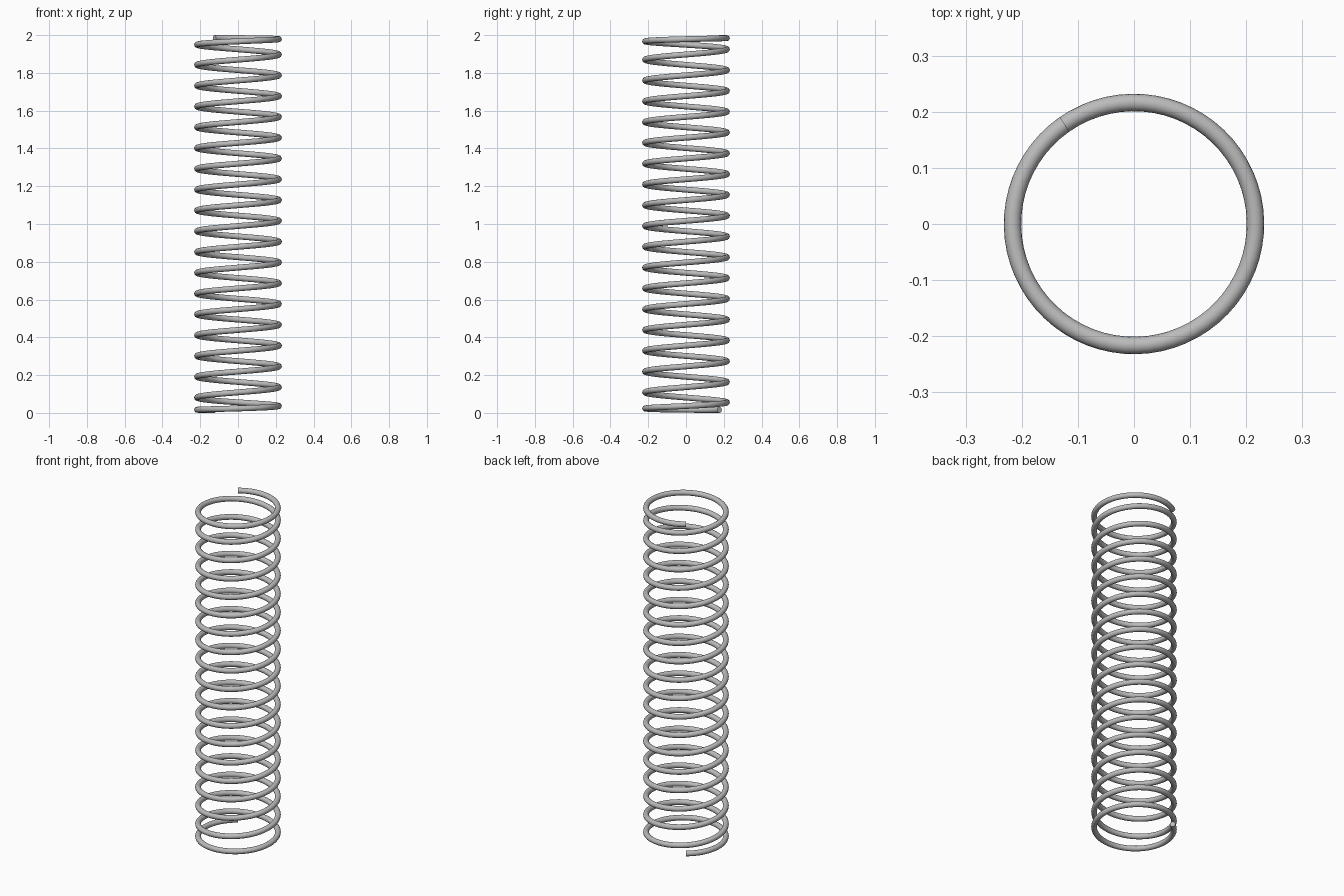
import bpy
from math import sin, cos, radians

cube = bpy.data.objects.get("Cube")
if cube:
    bpy.data.objects.remove(cube, do_unlink=True)

# Spring dimensions
WIRE = 0.0155                # wire radius
COIL = 0.2165                # coil radius to the wire centre
TURNS = 19
STEPS = 64                   # points per turn
RAMP = 400 / 360             # turns over which each end eases to flat
START = radians(125)         # both wire ends lie at this heading
HEIGHT = 2.0
PITCH = (HEIGHT - 2 * WIRE) / (TURNS - RAMP)


def rise(t):
    """Height gained t turns from an end, easing from flat to full pitch."""
    return PITCH * (t * t / (2 * RAMP) if t < RAMP else t - RAMP / 2)


def wire_point(t):
    if t < TURNS / 2:
        z = WIRE + rise(t)
    else:
        z = HEIGHT - WIRE - rise(TURNS - t)
    a = START + radians(360) * t
    return (COIL * cos(a), COIL * sin(a), z, 1)


# Steel material
steel = bpy.data.materials.new("grey steel")
steel.use_nodes = True
grey = (0.5, 0.5, 0.5, 1)
steel.diffuse_color = grey
for node in steel.node_tree.nodes:
    if node.type == 'BSDF_PRINCIPLED':
        node.inputs["Base Color"].default_value = grey

# Round wire swept along the helix, with flat capped ends
curve = bpy.data.curves.new("coil_spring", 'CURVE')
curve.dimensions = '3D'
curve.twist_mode = 'Z_UP'
curve.bevel_depth = WIRE
curve.bevel_resolution = 6
curve.use_fill_caps = True
spline = curve.splines.new('POLY')
count = TURNS * STEPS + 1
spline.points.add(count - 1)
for i, point in enumerate(spline.points):
    point.co = wire_point(i / STEPS)
curve.materials.append(steel)

spring = bpy.data.objects.new("coil_spring", curve)
bpy.context.collection.objects.link(spring)
bpy.ops.object.select_all(action='DESELECT')
spring.select_set(True)
bpy.context.view_layer.objects.active = spring
bpy.ops.object.convert(target='MESH')
bpy.ops.object.shade_smooth_by_angle(angle=radians(40))
